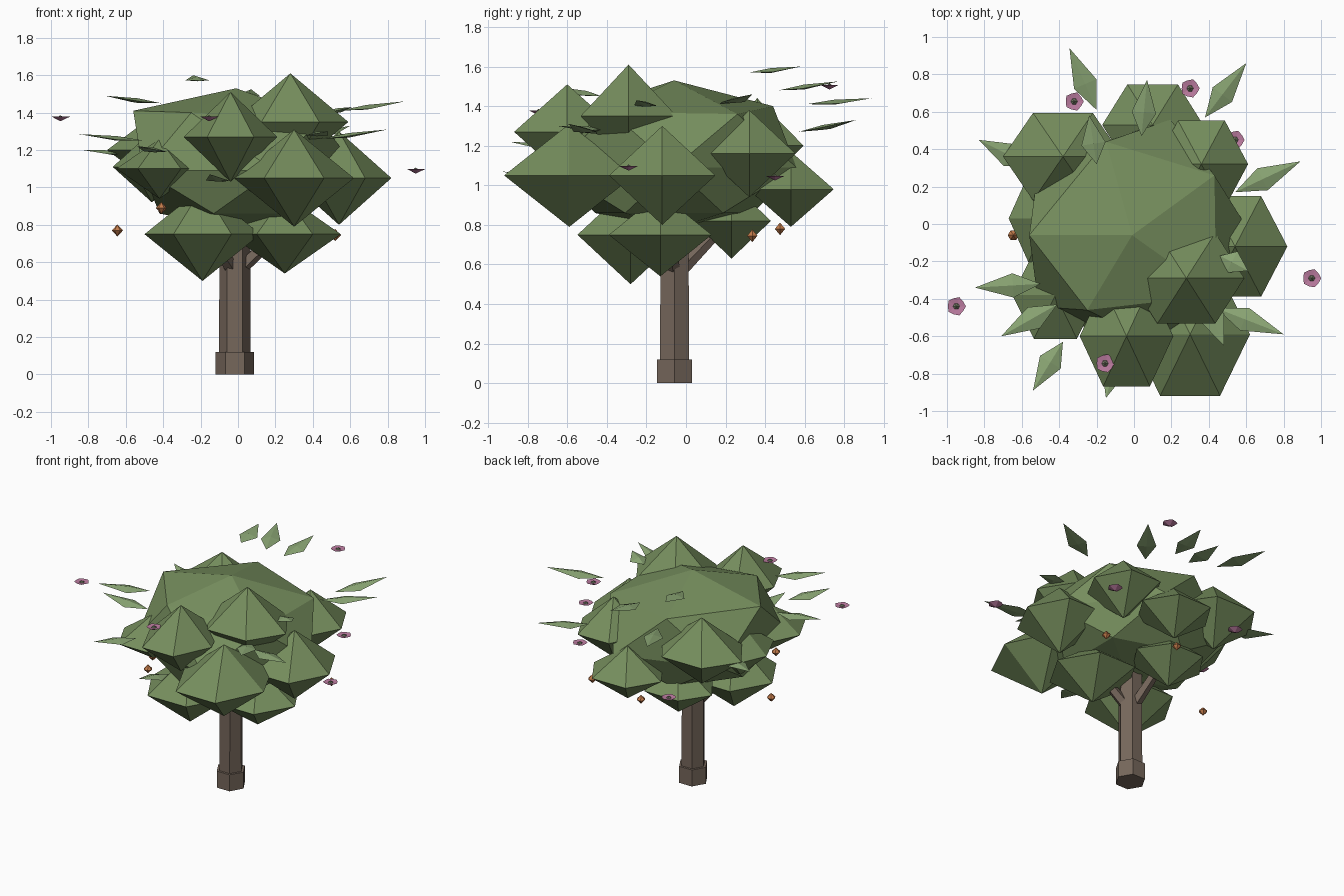
import bpy, math
from mathutils import Vector

if "Cube" in bpy.data.objects:
    bpy.data.objects.remove(bpy.data.objects["Cube"])


def material(name, rgb):
    m = bpy.data.materials.new(name)
    m.diffuse_color = (*rgb, 1)
    m.use_nodes = True
    m.node_tree.nodes["Principled BSDF"].inputs["Base Color"].default_value = m.diffuse_color
    return m


BARK = material("bark", (0.18, 0.135, 0.105))
FOLIAGE = material("foliage", (0.18, 0.27, 0.11))
LEAF = material("leaf", (0.25, 0.37, 0.17))
PINK = material("petal", (0.50, 0.20, 0.35))
CENTRE = material("flower_centre", (0.16, 0.18, 0.12))
ORANGE = material("berry", (0.55, 0.20, 0.07))


def mesh_object(name, verts, faces, mat):
    me = bpy.data.meshes.new(name)
    me.from_pydata([tuple(v) for v in verts], [], faces)
    me.materials.append(mat)
    ob = bpy.data.objects.new(name, me)
    bpy.context.collection.objects.link(ob)
    return ob


def ring(c, rx, ry, n, start=0.0):
    return [Vector((c[0] + rx * math.cos(start + math.tau * i / n),
                    c[1] + ry * math.sin(start + math.tau * i / n), c[2])) for i in range(n)]


def bipyramid(name, c, rx, ry, rz, n, mat):
    verts = ring(c, rx, ry, n) + [Vector((c[0], c[1], c[2] + rz)), Vector((c[0], c[1], c[2] - rz))]
    faces = []
    for i in range(n):
        j = (i + 1) % n
        faces += [(i, j, n), (j, i, n + 1)]
    return mesh_object(name, verts, faces, mat)


def prism(name, a, b, ra, rb, mat, n=6):
    a, b = Vector(a), Vector(b)
    q = Vector((0, 0, 1)).rotation_difference(b - a)
    verts = [a + q @ v for v in ring((0, 0, 0), ra, ra, n)]
    verts += [b + q @ v for v in ring((0, 0, 0), rb, rb, n)]
    faces = [(i, (i + 1) % n, n + (i + 1) % n, n + i) for i in range(n)]
    faces += [tuple(reversed(range(n))), tuple(range(n, 2 * n))]
    return mesh_object(name, verts, faces, mat)


# Trunk, base and branches
TX, TY = -0.017, -0.058
prism("trunk_base", (TX, TY, 0), (TX, TY, 0.12), 0.102, 0.102, BARK)
prism("trunk", (TX, TY, 0.1), (TX, TY, 0.9), 0.084, 0.082, BARK)
for k, end in enumerate([(0.24, -0.1, 0.78), (-0.15, -0.27, 0.75), (-0.07, 0.19, 0.8)]):
    prism(f"branch_{k + 1}", (TX, TY, 0.54), end, 0.04, 0.03, BARK, 5)

# Main canopy: irregular faceted dome with full underside
up = [Vector(p) for p in [(-0.56, -0.06, 1.41), (-0.25, -0.46, 1.40), (0.44, -0.38, 1.37),
                          (0.43, 0.26, 1.36), (-0.15, 0.44, 1.40)]]
low = ring((0, -0.06, 1.09), 0.63, 0.65, 5, math.pi + math.pi / 5)
under = ring((0, -0.06, 0.86), 0.42, 0.42, 5, math.pi)
verts = up + low + under + [Vector((-0.01, -0.06, 1.53)), Vector((0, -0.06, 0.78))]
faces = []
for i in range(5):
    j = (i + 1) % 5
    faces += [(i, j, 15), (i, 5 + i, j), (j, 5 + i, 5 + j),
              (5 + i, 10 + i, 10 + j), (5 + j, 5 + i, 10 + j), (10 + j, 10 + i, 16)]
mesh_object("canopy_main", verts, faces, FOLIAGE)

# Foliage clumps: centre, then radii
clumps = [
    ((0.30, -0.59, 1.05), (0.32, 0.38, 0.26)),
    ((0.28, -0.29, 1.35), (0.31, 0.28, 0.26)),
    ((-0.04, -0.60, 1.27), (0.25, 0.31, 0.24)),
    ((0.54, -0.12, 1.05), (0.28, 0.31, 0.25)),
    ((-0.19, -0.28, 0.75), (0.31, 0.31, 0.25)),
    ((0.25, -0.13, 0.75), (0.30, 0.30, 0.21)),
    ((0.10, 0.53, 0.98), (0.27, 0.25, 0.19)),
    ((-0.10, 0.23, 0.82), (0.27, 0.23, 0.19)),
    ((-0.38, 0.36, 1.20), (0.32, 0.27, 0.24)),
    ((0.36, 0.32, 1.16), (0.25, 0.27, 0.22)),
    ((-0.42, -0.38, 1.10), (0.23, 0.27, 0.16)),
    ((-0.46, 0.03, 1.11), (0.21, 0.27, 0.19)),
]
for k, (c, r) in enumerate(clumps):
    bipyramid(f"foliage_clump_{k + 1}", c, *r, 6, FOLIAGE)


# Loose leaves: kite with a raised midrib, base to tip
def leaf(name, a, b, half=0.065):
    a, b = Vector(a), Vector(b)
    d = b - a
    side = Vector((-d.y, d.x, 0)).normalized() * half
    mid = a + d * 0.42
    rib = Vector((0, 0, 0.01))
    verts = [a, mid + side - rib, b, mid - side - rib, mid + rib, mid - rib * 1.5]
    faces = [(0, 4, 1), (1, 4, 2), (2, 4, 3), (3, 4, 0),
             (0, 1, 5), (1, 2, 5), (2, 3, 5), (3, 0, 5)]
    mesh_object(name, verts, faces, LEAF)


leaves = [
    ((-0.20, 0.61, 1.41), (-0.345, 0.94, 1.44)),
    ((0.38, 0.57, 1.27), (0.60, 0.86, 1.33)),
    ((0.54, 0.17, 1.41), (0.89, 0.335, 1.46)),
    ((0.44, -0.45, 1.26), (0.80, -0.59, 1.31)),
    ((-0.38, -0.63, 1.19), (-0.54, -0.89, 1.22)),
    ((-0.41, -0.43, 1.45), (-0.71, -0.60, 1.49)),
    ((-0.50, -0.32, 1.25), (-0.85, -0.34, 1.285)),
    ((-0.55, 0.31, 1.18), (-0.83, 0.45, 1.20)),
    ((0.04, 0.47, 1.48), (0.07, 0.77, 1.525)),
    ((-0.20, 0.32, 1.57), (-0.24, 0.58, 1.60)),
    ((0.38, -0.40, 1.28), (0.48, -0.65, 1.30)),
    ((-0.08, -0.68, 1.03), (-0.15, -0.93, 1.07)),
    ((0.46, -0.17, 1.40), (0.61, -0.25, 1.43)),
]
for k, (a, b) in enumerate(leaves):
    leaf(f"leaf_{k + 1}", a, b)

# Flowers: shallow cup of petals around a small centre
flowers = [(-0.95, -0.44, 1.37), (-0.32, 0.655, 0.95), (0.30, 0.725, 1.50),
           (0.54, 0.45, 1.04), (0.95, -0.29, 1.09), (-0.155, -0.745, 1.37)]
for k, c in enumerate(flowers):
    verts, faces = [Vector(c) - Vector((0, 0, 0.016)), Vector(c)], []
    for i in range(10):
        t = math.tau * i / 10
        r = 0.051 if i % 2 == 0 else 0.045
        verts.append(Vector(c) + Vector((r * math.cos(t), r * math.sin(t), 0.008)))
    for i in range(10):
        a, b = 2 + i, 2 + (i + 1) % 10
        faces += [(a, b, 1), (b, a, 0)]
    mesh_object(f"flower_{k + 1}", verts, faces, PINK)
    bipyramid(f"flower_centre_{k + 1}", (c[0], c[1], c[2] + 0.004), 0.018, 0.018, 0.012, 6, CENTRE)

# Berries
for k, c in enumerate([(-0.41, -0.45, 0.89), (-0.645, -0.06, 0.77),
                       (0.52, 0.335, 0.745), (0.03, 0.475, 0.78)]):
    bipyramid(f"berry_{k + 1}", c, 0.03, 0.03, 0.032, 6, ORANGE)
